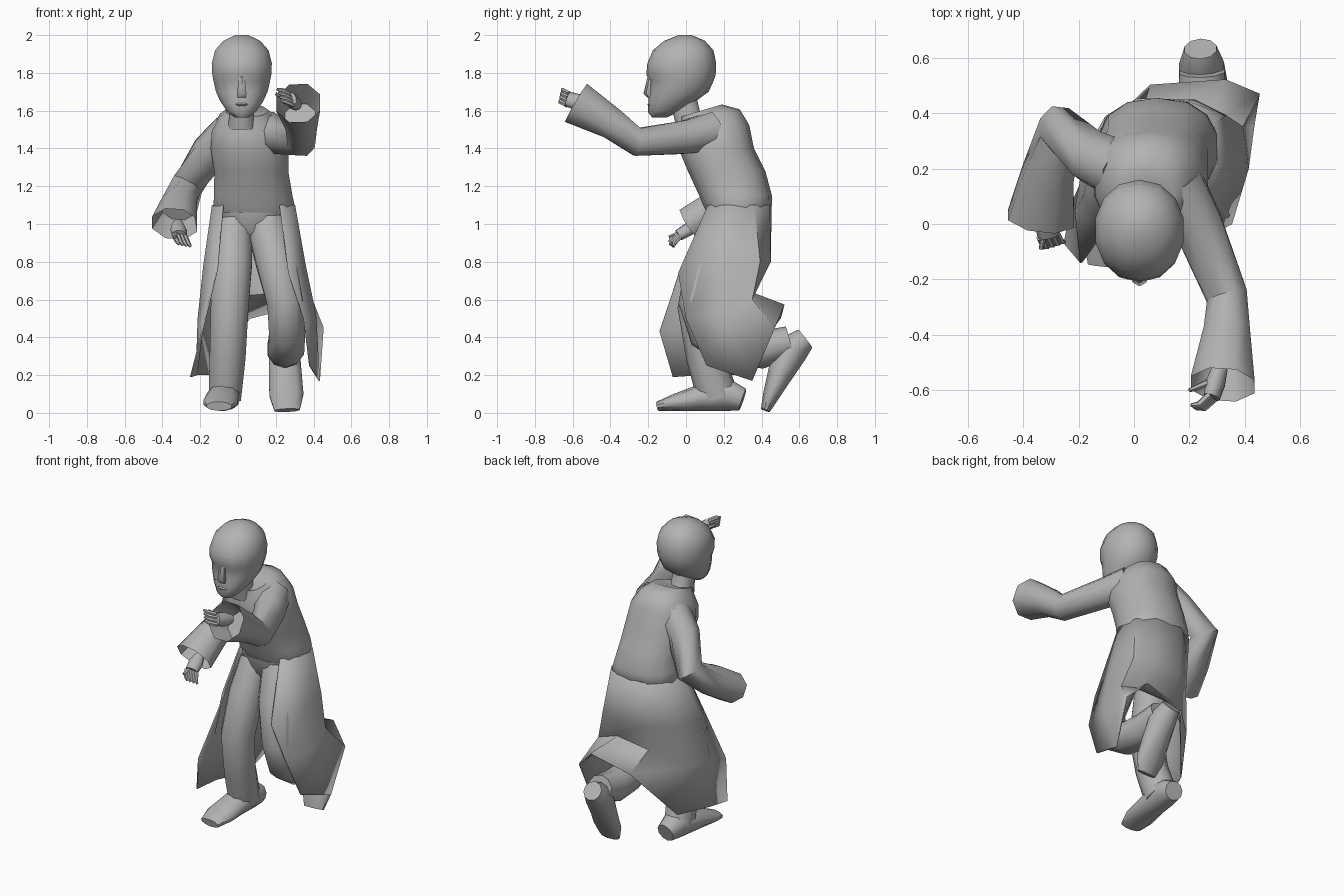
import bpy, bmesh, math
from mathutils import Vector

cube = bpy.data.objects.get("Cube")
if cube:
    bpy.data.objects.remove(cube, do_unlink=True)

# One plain colour for the whole figure
GREY = (.45, .45, .45, 1)
clay = bpy.data.materials.new("plain_grey")
clay.use_nodes = True
clay.diffuse_color = GREY
clay.node_tree.nodes["Principled BSDF"].inputs["Base Color"].default_value = GREY


def finish(name, rows, closed=True):
    """Bridge rows of points into a shaded, coloured object."""
    bm = bmesh.new()
    rows = [[bm.verts.new(point) for point in row] for row in rows]
    count = len(rows[0])
    for low, high in zip(rows, rows[1:]):
        for i in range(count if closed else count - 1):
            j = (i + 1) % count
            bm.faces.new((low[i], low[j], high[j], high[i]))
    if closed:
        bm.faces.new(rows[0])
        bm.faces.new(rows[-1])
    bmesh.ops.recalc_face_normals(bm, faces=bm.faces)
    mesh = bpy.data.meshes.new(name)
    bm.to_mesh(mesh)
    bm.free()
    mesh.materials.append(clay)
    obj = bpy.data.objects.new(name, mesh)
    bpy.context.collection.objects.link(obj)
    for other in bpy.context.selected_objects:
        other.select_set(False)
    obj.select_set(True)
    bpy.context.view_layer.objects.active = obj
    bpy.ops.object.shade_smooth_by_angle(angle=math.radians(50))
    return obj


def rounded(angle, square=.85):
    """Point on a slightly squared unit circle."""
    return [math.copysign(abs(value) ** square, value)
            for value in (math.cos(angle), math.sin(angle))]


def circle(sides):
    return [math.tau * (i + .5) / sides for i in range(sides)]


def stack(name, x, rings, sides=12, square=.85, lean=0):
    """Level rings: height, half width, front y, back y and an optional tilt."""
    rows = []
    for z, half, front, back, *tilt in rings:
        centre = x + lean * (z - rings[0][0])
        middle, depth = (front + back) / 2, (back - front) / 2
        slope = sum(tilt) * depth
        rows.append([(centre + half * u, middle + depth * v, z + slope * v)
                     for u, v in (rounded(a, square) for a in circle(sides))])
    return finish(name, rows)


def tube(name, path, sides=10, across=(1, 0, 0), hollow=False):
    """Rings square to a path: x, y, z, half width and an optional half height."""
    points = [Vector(station[:3]) for station in path]
    rows = []
    for i, (centre, station) in enumerate(zip(points, path)):
        tangent = points[min(i + 1, len(points) - 1)] - points[max(i - 1, 0)]
        tangent.normalize()
        side = Vector(across)
        side = (side - tangent * side.dot(tangent)).normalized()
        up = tangent.cross(side)
        width, height = station[3], station[-1]
        rows.append([centre + side * width * math.cos(a) + up * height * math.sin(a)
                     for a in circle(sides)])
    if hollow:  # fold the open end back inside
        rows.append([centre.lerp(rim, .7) - tangent * .15 for rim in rows[-1]])
    return finish(name, rows)


def shoe(name, heel, toe, up):
    """Shoe built along its sole: position, half width, half height."""
    heel, toe, up = Vector(heel), Vector(toe), Vector(up)
    profile = [(0, .06, .06), (.2, .085, .09), (.5, .09, .07), (.8, .095, .045), (1, .07, .025)]
    tube(name, [(*(heel.lerp(toe, t) + up * height), width, height)
                for t, width, height in profile])


def hand(side, wrist, knuckles, tips, thumb, spread):
    """Palm with four tapering fingers and a thumb."""
    wrist, knuckles, tips, spread = map(Vector, (wrist, knuckles, tips, spread))
    tube(side + "_palm", [(*wrist, .03), (*wrist.lerp(knuckles, .5), .045, .035),
                          (*knuckles, .04, .03)], across=spread)
    bend = knuckles.lerp(tips, .5) + (knuckles - wrist) * .15
    for n, finger in enumerate(("index", "middle", "ring", "little")):
        shift = spread * (n - 1.5)
        joints = zip((knuckles, bend, tips), (.014, .013, .007))
        tube(f"{side}_{finger}_finger", [(*(joint + shift), r) for joint, r in joints],
             sides=6, across=spread)
    tube(side + "_thumb", [(*wrist.lerp(knuckles, .4), .018), (*thumb, .008)],
         sides=6, across=spread)


# Head, with brow, eye sockets and chin formed by the rings
stack("head", .02, [
    (1.565, .04, -.18, -.1), (1.6, .08, -.2, 0, .1), (1.65, .115, -.2, .07, .1),
    (1.7, .14, -.195, .12), (1.755, .153, -.19, .145), (1.79, .16, -.21, .157),
    (1.85, .163, -.205, .16), (1.92, .145, -.175, .145), (1.97, .1, -.115, .1),
    (2, .035, -.04, .03)], sides=14, square=.95)
stack("nose", .02, [(1.67, .025, -.205, -.17), (1.69, .028, -.225, -.16),
                    (1.78, .018, -.204, -.16)], sides=6)
stack("lips", .02, [(1.62, .025, -.195, -.16), (1.633, .035, -.207, -.16),
                    (1.645, .028, -.195, -.16)], sides=8)
stack("neck", .02, [(1.5, .08, -.05, .13), (1.58, .065, -.07, .08), (1.66, .065, -.09, .06)])

# Coat body, leaning forward, up to a raised collar
stack("coat_body", .088, [
    (1.06, .205, .11, .43), (1.1, .22, .09, .455), (1.15, .212, .07, .455),
    (1.28, .2, .01, .42), (1.4, .21, -.04, .36), (1.5, .195, -.04, .335, .12),
    (1.575, .145, -.03, .285, .2), (1.6, .11, -.03, .19, .3), (1.58, .06, -.02, .12, .3)],
    sides=14, lean=-.08)

# Coat skirt, open at the front and lifted over the rear leg
waist = []
for n in range(8):
    u, v = rounded(math.radians(225 - 40 * n))
    waist.append((.085 + .22 * u, .272 + .183 * v, 1.1))
seat = [(-.11, -.03, .76), (-.18, .1, .78), (-.15, .3, .8), (0, .42, .8),
        (.22, .445, .8), (.33, .39, .8), (.355, .2, .78), (.27, -.04, .74)]
knee = [(-.19, -.14, .43), (-.21, .05, .5), (-.17, .28, .52), (.02, .36, .62),
        (.26, .34, .64), (.39, .35, .6), (.41, .2, .52), (.35, 0, .5)]
hem = [(-.25, -.07, .19), (-.22, .08, .2), (-.13, .28, .2), (.06, .5, .5),
       (.33, .52, .57), (.45, .47, .45), (.43, .35, .17), (.38, .11, .25)]
skirt = finish("coat_skirt", [waist, seat, knee, hem], closed=False)
cloth = skirt.modifiers.new("cloth", "SOLIDIFY")
cloth.thickness = .008
cloth.offset = 0

# Trousers
stack("hips", .075, [(.9, .06, .17, .33), (.96, .15, .12, .39), (1.06, .2, .105, .42)])
tube("front_leg", [(-.02, .22, 1, .1), (-.03, .13, .8, .11), (-.045, .06, .55, .105),
                   (-.055, .1, .3, .1), (-.07, .17, .08, .09, .11)])
tube("rear_leg", [(.15, .22, 1, .11), (.2, .11, .8, .11), (.25, .06, .58, .1),
                  (.26, .11, .42, .1), (.255, .24, .34, .1), (.25, .4, .335, .1),
                  (.245, .55, .375, .085)])

# Shoes: one planted, one pushing off its toe
shoe("front_shoe", (-.06, .3, .01), (-.1, -.15, .01), (0, 0, 1))
shoe("rear_shoe", (.24, .68, .36), (.26, .44, 0), (0, -.8, .55))

# Wide sleeves with open cuffs
tube("left_sleeve", [(.15, .14, 1.49, .11), (.23, 0, 1.46, .095), (.335, -.26, 1.435, .08),
                     (.335, -.39, 1.53, .09), (.32, -.58, 1.64, .125)],
     sides=8, hollow=True)
tube("right_sleeve", [(-.04, .19, 1.48, .11), (-.15, .24, 1.38, .1), (-.265, .34, 1.21, .09),
                      (-.31, .18, 1.1, .1), (-.335, .02, 1, .13, .1)],
     sides=8, hollow=True)

# Hands: one reaching forward, one hanging
hand("left", (.31, -.52, 1.63), (.28, -.625, 1.66), (.215, -.66, 1.685),
     (.2, -.6, 1.69), (.006, -.004, -.02))
hand("right", (-.32, .06, 1), (-.31, -.04, .94), (-.28, -.075, .885),
     (-.335, -.09, .93), (.02, .006, -.004))
